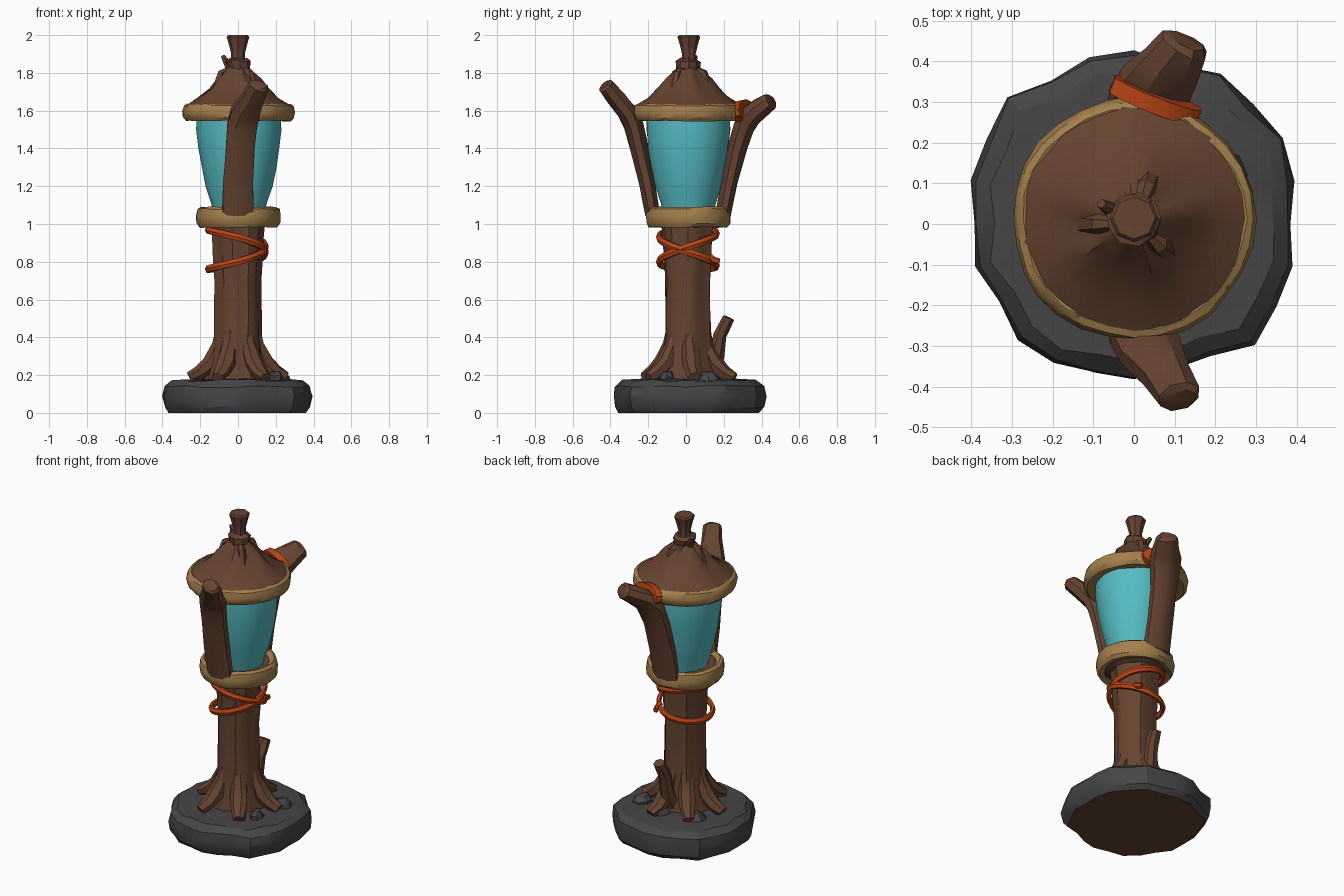
import bpy, bmesh, math, random
from mathutils import Vector

if "Cube" in bpy.data.objects:
    bpy.data.objects.remove(bpy.data.objects["Cube"])

random.seed(4)


def material(name, rgb):
    m = bpy.data.materials.new(name)
    m.diffuse_color = (*rgb, 1)
    m.use_nodes = True
    m.node_tree.nodes["Principled BSDF"].inputs["Base Color"].default_value = m.diffuse_color
    return m


WOOD = material("brown wood", (0.13, 0.057, 0.03))
TRIM = material("tan trim", (0.37, 0.215, 0.073))
GLASS = material("teal glass", (0.09, 0.50, 0.54))
STONE = material("grey stone", (0.06, 0.06, 0.06))
ROPE = material("orange rope", (0.50, 0.062, 0.008))


def loft(name, rings, mats, closed=False, angle=35):
    """Skin a list of point rings; cap the ends unless closed."""
    bm = bmesh.new()
    vr = [[bm.verts.new(p) for p in ring] for ring in rings]
    n = len(vr[0])
    pairs = list(zip(vr, vr[1:]))
    if closed:
        pairs.append((vr[-1], vr[0]))
    else:
        bm.faces.new(vr[0][::-1])
        bm.faces.new(vr[-1])
    for a, b in pairs:
        for i in range(n):
            j = (i + 1) % n
            bm.faces.new((a[i], a[j], b[j], b[i]))
    bmesh.ops.recalc_face_normals(bm, faces=bm.faces)
    me = bpy.data.meshes.new(name)
    bm.to_mesh(me)
    bm.free()
    ob = bpy.data.objects.new(name, me)
    bpy.context.collection.objects.link(ob)
    for m in mats:
        me.materials.append(m)
    bpy.ops.object.select_all(action='DESELECT')
    ob.select_set(True)
    bpy.context.view_layer.objects.active = ob
    bpy.ops.object.shade_smooth_by_angle(angle=math.radians(angle))
    return ob


def revolve(name, profile, mats, seg=24, centre=(0, 0), wob=None, closed=False, jit=0.0, angle=35):
    """Profile of (radius, z); wob(angle, z) scales the radius."""
    rings = []
    for r, z in profile:
        ring = []
        for i in range(seg):
            a = 2 * math.pi * i / seg
            k = r * (wob(a, z) if wob else 1) + random.uniform(-jit, jit)
            ring.append((centre[0] + k * math.cos(a), centre[1] + k * math.sin(a),
                         z + random.uniform(-jit, jit)))
        rings.append(ring)
    return loft(name, rings, mats, closed, angle)


def sweep(name, path, radii, mat, seg=8, ref=(1, 0, 0), closed=False, jit=0.0):
    """Elliptical tube along a path; radii are (along ref, across)."""
    pts = [Vector(p) for p in path]
    n, rings = len(pts), []
    for i, p in enumerate(pts):
        if closed:
            t = pts[(i + 1) % n] - pts[i - 1]
        else:
            t = pts[min(i + 1, n - 1)] - pts[max(i - 1, 0)]
        t.normalize()
        s = Vector(ref)
        s = (s - t * s.dot(t)).normalized()
        u = t.cross(s)
        ra, rb = radii[i] if isinstance(radii, list) else radii
        ring = []
        for k in range(seg):
            a = 2 * math.pi * (k + 0.5) / seg
            ring.append(p + s * (ra * math.cos(a) + random.uniform(-jit, jit))
                        + u * (rb * math.sin(a) + random.uniform(-jit, jit)))
        rings.append(ring)
    return loft(name, rings, [mat], closed)


# Stone base: irregular outline, brown underside
OUT = [.39, .405, .425, .41, .43, .41, .425, .43, .41, .445, .415, .41,
       .395, .41, .385, .40, .40, .38, .385, .375, .37, .415, .40, .40]
base = revolve("stone_base", [(.92, 0), (.98, .03), (1, .09), (.97, .14), (.88, .172), (.55, .178), (.2, .18)],
               [STONE, WOOD], 24, wob=lambda a, z: OUT[round(a / math.tau * 24) % 24], jit=.006, angle=30)
for v in base.data.vertices:
    if v.co.z < 0.012:
        v.co.z = 0
for f in base.data.polygons:
    if f.normal.z < -0.9:
        f.material_index = 1

# Trunk with soft bark ridges, opening into the lantern bowl
revolve("trunk", [(.16, .15), (.135, .28), (.122, .4), (.12, .55), (.118, .7), (.125, .82), (.13, .92),
                  (.135, .985), (.19, 1.01), (.2, 1.065)], [WOOD], 28, (0, .01),
        lambda a, z: 1 + (.05 * math.sin(6 * a + .6) + .03 * math.sin(11 * a + 2 * z) if z < 1 else 0), jit=.003)

# Roots
for i, d in enumerate((8, 75, 130, 183, 245, 305)):
    a = math.radians(d)
    c, s = math.cos(a), math.sin(a)
    path = [(r * c, .01 + r * s, z) for r, z in ((.075, .5), (.10, .36), (.145, .265), (.20, .215), (.255, .185))]
    sweep(f"root_{i + 1}", path, [(.035, .03), (.045, .04), (.05, .048), (.045, .04), (.034, .03)],
          WOOD, 7, (-s, c, 0), jit=.004)

# Small loose stones between the roots
for i, (x, y, r) in enumerate(((.22, .12, .06), (-.17, .14, .06), (.03, .2, .05), (.2, -.1, .04))):
    revolve(f"pebble_{i + 1}", [(r, .15), (r * .95, .19), (r * .5, .215)], [STONE], 7, (x, y), jit=.008)

# Stub branch at the back
sweep("stub_branch", [(.01, .11, .2), (.015, .16, .3), (.02, .18, .41), (.025, .2, .45), (.03, .225, .505)],
      [(.05, .05), (.045, .042), (.04, .035), (.04, .035), (.036, .032)], WOOD, 7, jit=.003)

# Rope: one closed strand winding twice around the trunk and crossing itself
strand = []
for i in range(64):
    p = math.tau * 2 * i / 64
    r = .148 + .012 * math.cos(p / 2) ** 2
    strand.append((-r * math.cos(p), .01 - r * math.sin(p), .865 + .105 * math.cos((p + .26) / 2)))
sweep("trunk_rope", strand, (.021, .015), ROPE, 6, (0, 0, 1), closed=True)
sweep("rope_end", [(.09, .12, .83), (.1, .145, .81), (.09, .175, .8)], (.014, .018), ROPE, 6)

# Trim rings
def trim(name, r, z0, z1, cy, depth):
    h = z1 - z0
    prof = [(r - depth, z0 + .01), (r - .02, z0), (r - .004, z0 + .2 * h), (r, z0 + .55 * h),
            (r - .008, z1 - .1 * h), (r - .025, z1), (r - depth, z1 - .02)]
    revolve(name, prof, [TRIM], 28, (0, cy), lambda a, z: 1 + .012 * math.sin(5 * a + 1), True, .003)


trim("lower_ring", .225, .982, 1.09, .01, .05)
trim("upper_ring", .299, 1.545, 1.635, .012, .07)

# Glass bowl
revolve("glass", [(.135, 1.06), (.148, 1.11), (.176, 1.2), (.197, 1.3), (.213, 1.4), (.224, 1.5), (.222, 1.58)],
        [GLASS], 18, (.005, .012), jit=.003)

# Roof with ridges, flowing into the finial
def ridges(a, z):
    k = max(0, 1 - abs(z - 1.76) / .1)
    return 1 + k * (.14 * math.sin(5 * a + 1) + .07 * math.sin(9 * a))


revolve("roof", [(.27, 1.585), (.285, 1.625), (.215, 1.668), (.15, 1.72), (.108, 1.77), (.07, 1.81), (.045, 1.84)],
        [WOOD], 30, (0, .012), ridges, jit=.003)
revolve("finial", [(.045, 1.8), (.04, 1.86), (.036, 1.9), (.048, 1.95), (.06, 1.99), (.052, 2.0)],
        [WOOD], 8, (0, .015))
revolve("finial_collar", [(.05, 1.8), (.062, 1.825), (.07, 1.862), (.04, 1.875)], [WOOD], 9, (0, .012), jit=.008)
sweep("roof_twig", [(-.03, .02, 1.8), (-.055, .035, 1.845), (-.08, .05, 1.89)],
      [(.028, .028), (.02, .02), (.012, .012)], WOOD, 6)
for i, (x, y) in enumerate(((-.085, .0), (.06, -.05), (.03, .09))):
    sweep(f"roof_knot_{i + 1}", [(x * 1.4, y * 1.4, 1.69), (x, y, 1.80), (x * .6, y * .6, 1.82)],
          [(.03, .03), (.024, .024), (.015, .015)], WOOD, 6)

# Side arms holding the glass, each bending outward above the ring
sweep("front_arm", [(0, -.178, 1.05), (0, -.208, 1.22), (.01, -.248, 1.4), (.02, -.275, 1.52), (.04, -.31, 1.59),
                    (.08, -.37, 1.665), (.112, -.425, 1.73), (.115, -.432, 1.738)],
      [(.09, .042), (.086, .046), (.082, .052), (.085, .056), (.082, .056), (.062, .052), (.056, .046), (.04, .03)],
      WOOD, 8, jit=.003)
sweep("back_arm", [(0, .198, 1.05), (0, .228, 1.22), (.01, .27, 1.4), (.03, .31, 1.52), (.055, .345, 1.575),
                   (.09, .39, 1.61), (.125, .44, 1.645), (.13, .45, 1.65)],
      [(.09, .042), (.086, .046), (.086, .054), (.095, .058), (.095, .06), (.08, .058), (.064, .05), (.05, .036)],
      WOOD, 8, jit=.003)

# Strap tying the back arm to the upper ring
sweep("arm_strap", [(.045, .285, 1.592), (.06, .322, 1.6)], (.118, .062), ROPE, 12)
